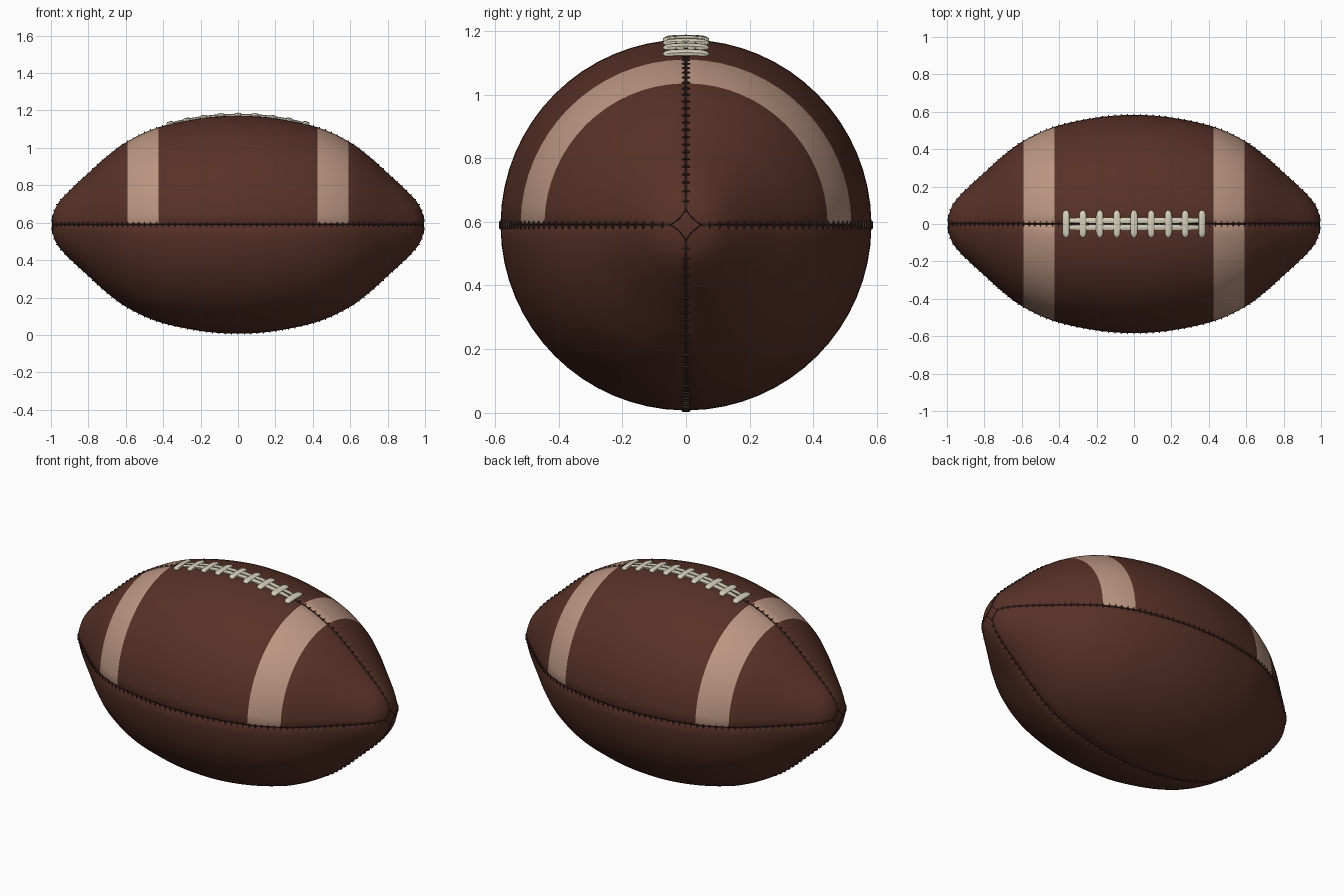
import bpy, bmesh, math
from mathutils import Vector

cube = bpy.data.objects.get("Cube")
if cube:
    bpy.data.objects.remove(cube, do_unlink=True)

CENTRE_Z = 0.59
STRIPE = (0.425, 0.59)
GROOVE = 0.005
TIP_STAR = 0.05


def material(name, rgb):
    m = bpy.data.materials.new(name)
    m.use_nodes = True
    m.diffuse_color = (*rgb, 1)
    bsdf = m.node_tree.nodes["Principled BSDF"]
    bsdf.inputs["Base Color"].default_value = (*rgb, 1)
    bsdf.inputs["Roughness"].default_value = 0.6
    return m


leather = material("brown leather", (0.097, 0.031, 0.02))
tan = material("tan stripe", (0.50, 0.305, 0.223))
seam_dark = material("dark seam", (0.032, 0.014, 0.011))
thread = material("stitch thread", (0.05, 0.026, 0.021))
cream = material("cream lace", (0.67, 0.63, 0.485))

# Half outline of the ball (distance along the axis, radius), mirrored and smoothed
half = [(0, .583), (.2, .569), (.425, .52), (.59, .445), (.7, .365),
        (.8, .275), (.9, .183), (.96, .117), (.987, .06), (.995, 0)]
ctrl = [Vector((-x, r)) for x, r in reversed(half[1:])] + [Vector(p) for p in half]
ctrl = [Vector((ctrl[1].x, -ctrl[1].y))] + ctrl + [Vector((ctrl[-2].x, -ctrl[-2].y))]
outline = []
for a, b, c, d in zip(ctrl, ctrl[1:], ctrl[2:], ctrl[3:]):
    for i in range(8):
        f = i / 8
        outline.append(0.5 * (2 * b + (c - a) * f + (2 * a - 5 * b + 4 * c - d) * f * f
                              + (3 * b - a - 3 * c + d) * f ** 3))
outline.append(ctrl[-2])
length = [0]
for a, b in zip(outline, outline[1:]):
    length.append(length[-1] + (b - a).length)
REACH = length[-1] / 2


def surface(t, s, h, angle):
    """Point at arc length t from the middle, s sideways, h above the leather."""
    want = min(max(t + REACH, 0), 2 * REACH)
    i = 0
    while i < len(length) - 2 and length[i + 1] < want:
        i += 1
    p, q = outline[i], outline[i + 1]
    pos = p.lerp(q, (want - length[i]) / (length[i + 1] - length[i]))
    along = (q - p).normalized()
    radius = pos.y + along.x * h
    a = angle + s / max(radius, 0.01)
    return Vector((pos.x - along.y * h, radius * math.cos(a), CENTRE_Z + radius * math.sin(a)))


def strand(bm, half_len, half_w, half_h, place, steps=12, sides=8, taper=True):
    """Flattened cord; place(u, v, h) bends it onto the ball."""
    rings = []
    for i in range(steps + 1):
        e = -math.cos(math.pi * i / steps)
        k = max(0.35, (1 - e ** 8) ** 0.5) if taper else 1
        ring = []
        for j in range(sides):
            a = math.tau * (j + 0.5) / sides
            ca, sa = math.cos(a), math.sin(a)
            v = math.copysign(abs(ca) ** 0.7, ca) * half_w * k
            h = math.copysign(abs(sa) ** 0.7, sa) * half_h * k
            ring.append(bm.verts.new(place(e * half_len, v, h)))
        rings.append(ring)
    for r0, r1 in zip(rings, rings[1:]):
        for j in range(sides):
            n = (j + 1) % sides
            bm.faces.new((r0[j], r0[n], r1[n], r1[j]))
    bm.faces.new(rings[0])
    bm.faces.new(rings[-1])


def finish(name, bm, mats):
    bmesh.ops.recalc_face_normals(bm, faces=bm.faces)
    mesh = bpy.data.meshes.new(name)
    bm.to_mesh(mesh)
    bm.free()
    for m in mats:
        mesh.materials.append(m)
    ob = bpy.data.objects.new(name, mesh)
    bpy.context.collection.objects.link(ob)
    bpy.ops.object.select_all(action='DESELECT')
    ob.select_set(True)
    bpy.context.view_layer.objects.active = ob
    bpy.ops.object.shade_smooth_by_angle(angle=math.radians(45))
    return ob


# Ball body: four panels with a pressed seam between each pair
bm = bmesh.new()
INNER = 16
rings = []
for p in outline:
    step = min(GROOVE / max(p.y, 0.001), math.pi / 20)
    cut = 1 if p.y > TIP_STAR else 0
    ring = []
    for quarter in range(4):
        start = quarter * math.pi / 2
        span = math.pi / 2 - 4 * step
        cols = [(0, .008), (step, .003)]
        cols += [(2 * step + span * i / INNER, 0) for i in range(INNER + 1)]
        cols += [(math.pi / 2 - step, .003)]
        for a, drop in cols:
            r = max(p.y - drop * cut, 0)
            ring.append(bm.verts.new((p.x, r * math.cos(start + a),
                                      CENTRE_Z + r * math.sin(start + a))))
    rings.append(ring)
count = len(rings[0])
per_panel = count // 4
for i, (r0, r1) in enumerate(zip(rings, rings[1:])):
    mid = (outline[i] + outline[i + 1]) / 2
    for j in range(count):
        n = (j + 1) % count
        face = bm.faces.new((r0[j], r0[n], r1[n], r1[j]))
        if j % per_panel in (0, per_panel - 1) and mid.y > TIP_STAR:
            face.material_index = 2
        elif STRIPE[0] < abs(mid.x) < STRIPE[1] and j < count / 2:
            face.material_index = 1
bmesh.ops.remove_doubles(bm, verts=bm.verts, dist=1e-5)
finish("ball_body", bm, [leather, tan, seam_dark])

# Stitches across the four seams
bm = bmesh.new()
n = int((REACH - 0.06) / 0.034)
for quarter in range(4):
    ang = quarter * math.pi / 2
    for i in range(-n, n + 1):
        strand(bm, 0.013, 0.0032, 0.0035,
               lambda u, v, h: surface(i * 0.034 + v, u, h + 0.002, ang), steps=4, sides=6)
finish("seam_stitches", bm, [thread])

# Star-shaped seam around each tip
bm = bmesh.new()
for end in (-1, 1):
    for quarter in range(4):
        def tip(u, v, h):
            a = (u + 1) * math.pi / 4
            y = TIP_STAR * max(math.cos(a), 0) ** 2.6
            z = TIP_STAR * max(math.sin(a), 0) ** 2.6
            rho = math.hypot(y, z) + v
            return surface(end * (REACH - rho * 1.03), 0, h,
                           math.atan2(z, y) + quarter * math.pi / 2)
        strand(bm, 1, 0.0025, 0.003, tip, steps=14, sides=6, taper=False)
finish("tip_seams", bm, [seam_dark])

# Laces: two long cords with nine bars over them
TOP = math.pi / 2
bm = bmesh.new()
for side in (-1, 1):
    strand(bm, 0.375, 0.015, 0.007,
           lambda u, v, h: surface(u, side * 0.018 + v, h + 0.003, TOP), steps=40)
finish("long_laces", bm, [cream])

bm = bmesh.new()
for i in range(-4, 5):
    strand(bm, 0.072, 0.019, 0.010,
           lambda u, v, h: surface(i * 0.0915 + v, u, h + 0.005, TOP), steps=14, sides=10)
finish("cross_laces", bm, [cream])
